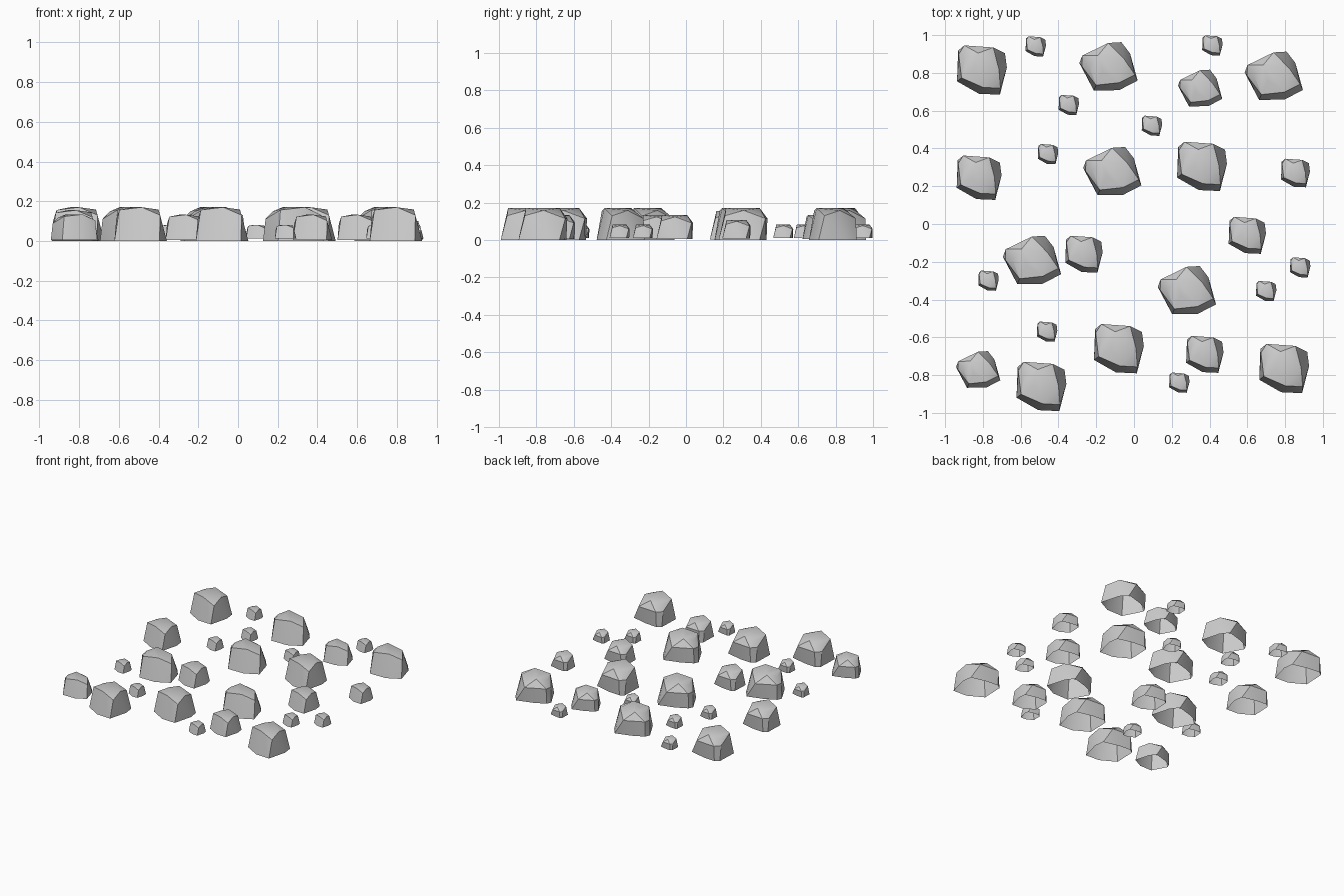
import bpy, bmesh
from math import radians
from mathutils import Matrix, Vector

if "Cube" in bpy.data.objects:
    bpy.data.objects.remove(bpy.data.objects["Cube"])

# Shape points of one rock, in hundredths of a unit
BASE = [(-13.2, -6.3), (-1.6, -12.9), (9.5, -13.4), (13.2, 1), (12.2, 8.5),
        (0, 11.5), (-9.5, 12.2), (-12.6, 10)]
UPPER = [(-10.8, -4.5, 15.6), (0.5, -9.5, 17), (9.8, -10, 13), (9, 0, 15.8),
         (6, 11.6, 11.5), (-9.3, 12.7, 11.5), (-12.3, 8, 11),
         (-2, 8.6, 17), (-4, 0, 17), (-9, 6, 15)]


def rock_mesh(name, turn):
    """Faceted rock shell, open underneath, centred in plan."""
    bm = bmesh.new()
    for p in [(x, y, 0) for x, y in BASE] + UPPER:
        bm.verts.new(Vector(p) / 100)
    bmesh.ops.convex_hull(bm, input=bm.verts[:])
    bm.normal_update()
    loose = [v for v in bm.verts if not v.link_faces]
    bmesh.ops.delete(bm, geom=loose, context='VERTS')
    under = [f for f in bm.faces if all(v.co.z < 0.001 for v in f.verts)]
    bmesh.ops.delete(bm, geom=under, context='FACES')
    bmesh.ops.dissolve_limit(bm, angle_limit=radians(6),
                             verts=bm.verts[:], edges=bm.edges[:])
    bm.transform(Matrix.Rotation(radians(turn), 4, 'Z'))
    xs = [v.co.x for v in bm.verts]
    ys = [v.co.y for v in bm.verts]
    bm.transform(Matrix.Translation((-(min(xs) + max(xs)) / 2,
                                     -(min(ys) + max(ys)) / 2, 0)))
    me = bpy.data.meshes.new(name)
    bm.to_mesh(me)
    bm.free()
    return me


def scatter(name, mesh, scale, spots):
    """Place one size of rock at each spot; smaller ones sit slightly higher."""
    for x, y in spots:
        ob = bpy.data.objects.new(name, mesh)
        ob.location = (x, y, 0.02 * (1 - scale))
        ob.scale = (scale,) * 3
        bpy.context.collection.objects.link(ob)


straight = rock_mesh("rock", 0)
turned = rock_mesh("turned_rock", 30)

# Large rocks
scatter("large_rock", straight, 1, [
    (-.805, .815), (.36, .305), (-.49, -.86), (-.08, -.66), (.795, -.765)])
scatter("large_turned_rock", turned, 1, [
    (-.135, .835), (.74, .785), (-.115, .28), (-.54, -.19), (.28, -.35)])

# Medium rocks
scatter("medium_rock", straight, .9, [(-.82, .245)])
scatter("medium_rock", straight, .75, [(-.265, -.16), (.60, -.06), (.375, -.69)])
scatter("medium_rock", straight, .58, [(.855, .27)])
scatter("medium_turned_rock", turned, .76, [(.35, .72), (-.825, -.77)])

# Pebbles
scatter("pebble", straight, .41, [
    (-.52, .94), (.415, .945), (-.345, .63), (.095, .52), (-.455, .37),
    (-.77, -.30), (.88, -.23), (.70, -.355), (-.46, -.57), (.24, -.84)])

# Smooth the gentle facets, keep the hard edges crisp
for me in (straight, turned):
    me.shade_smooth()
    me.set_sharp_from_angle(angle=radians(30))
